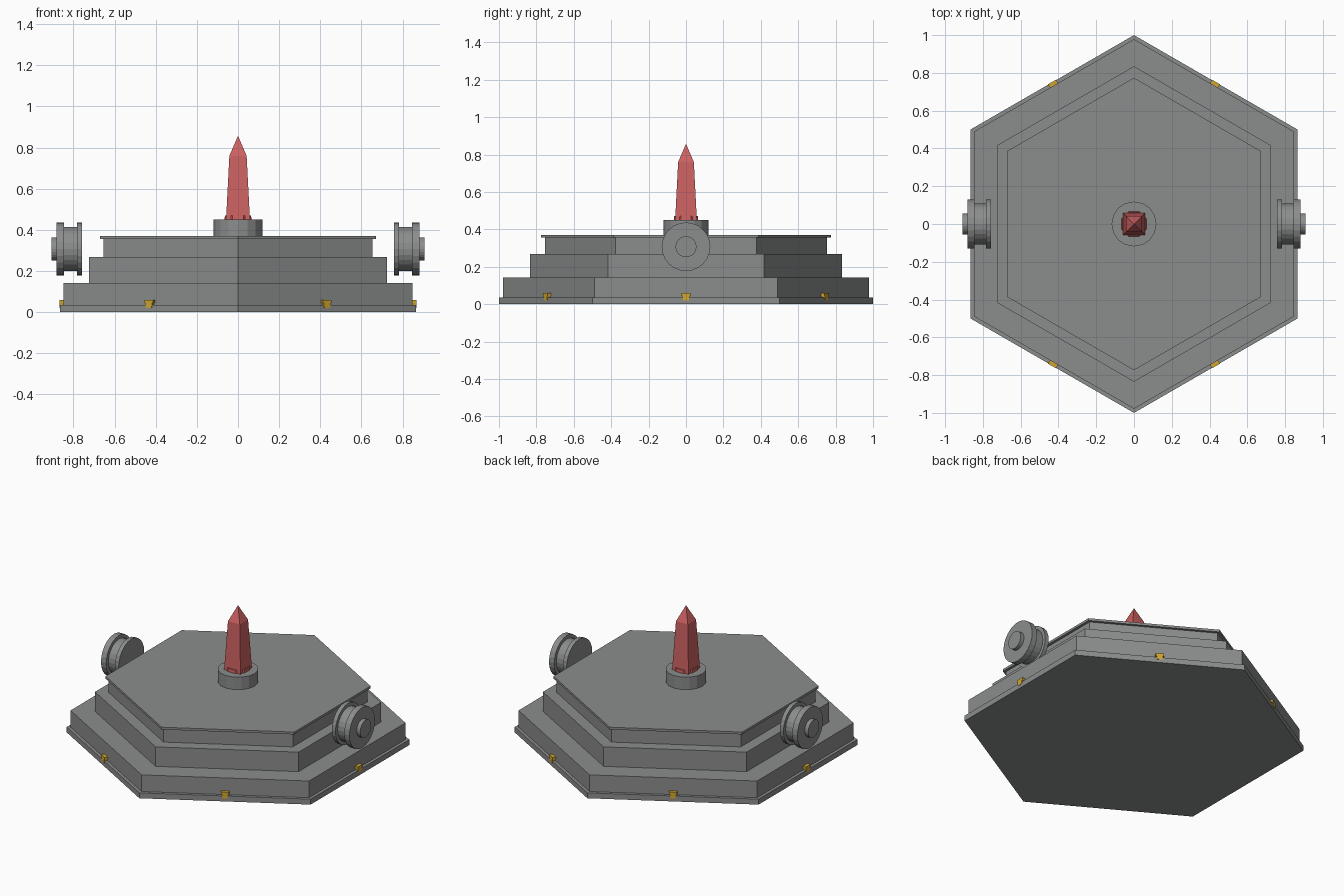
import bpy, bmesh, math
from mathutils import Matrix, Vector

cube = bpy.data.objects.get("Cube")
if cube:
    bpy.data.objects.remove(cube)


def material(name, color):
    m = bpy.data.materials.new(name)
    m.use_nodes = True
    m.diffuse_color = (*color, 1)
    m.node_tree.nodes["Principled BSDF"].inputs["Base Color"].default_value = (*color, 1)
    return m


grey = material("stone_grey", (0.26, 0.265, 0.265))
red = material("crystal_red", (0.61, 0.12, 0.12))
gold = material("gold", (0.62, 0.38, 0.03))


def lathe(name, profile, sides, mat, turn=0.0, matrix=Matrix()):
    """Stack rings of (radius, height) into a closed faceted solid."""
    bm = bmesh.new()
    rings = []
    for r, z in profile:
        if r == 0:
            rings.append([bm.verts.new((0, 0, z))] * sides)
        else:
            angles = [turn + math.tau * i / sides for i in range(sides)]
            rings.append([bm.verts.new((r * math.cos(a), r * math.sin(a), z)) for a in angles])
    for low, high in zip(rings, rings[1:]):
        for i in range(sides):
            j = (i + 1) % sides
            corners = [low[i], low[j], high[j], high[i]]
            bm.faces.new(list(dict.fromkeys(corners)))
    for ring in (rings[0], rings[-1]):
        if ring[0] != ring[1]:
            bm.faces.new(ring)
    return finish(name, bm, mat, matrix)


def finish(name, bm, mat, matrix):
    bmesh.ops.recalc_face_normals(bm, faces=bm.faces)
    mesh = bpy.data.meshes.new(name)
    bm.to_mesh(mesh)
    bm.free()
    mesh.materials.append(mat)
    ob = bpy.data.objects.new(name, mesh)
    ob.matrix_world = matrix
    bpy.context.collection.objects.link(ob)
    return ob


# Stepped hexagonal platform
tiers = [("base_plinth", 1.0, 0, 0.035), ("lower_tier", 0.978, 0.035, 0.142),
         ("middle_tier", 0.835, 0.142, 0.267), ("upper_tier", 0.755, 0.267, 0.355),
         ("top_slab", 0.774, 0.355, 0.37)]
for name, r, z0, z1 in tiers:
    lathe(name, [(r, z0), (r, z1)], 6, grey, math.pi / 6)

# Round pedestal with the crystal standing in a small socket
lathe("pedestal", [(0.119, 0.37), (0.119, 0.45)], 16, grey)
lathe("crystal_socket", [(0.071, 0.45), (0.069, 0.47)], 8, red, math.pi / 8)
root2 = math.sqrt(2)
lathe("crystal", [(0.058 * root2, 0.45), (0.042 * root2, 0.76), (0, 0.857)], 4, red, math.pi / 4)

# Flanged wheels on both sides, axis along x
wheel = [(0.13, 0.757), (0.13, 0.783), (0.108, 0.783), (0.108, 0.845),
         (0.13, 0.845), (0.13, 0.882), (0.056, 0.882), (0.056, 0.907)]
for side, turn in (("left", 0), ("right", math.pi)):
    m = (Matrix.Translation((0, 0, 0.307)) @ Matrix.Rotation(turn, 4, 'Z')
         @ Matrix.Rotation(math.pi / 2, 4, 'Y'))
    lathe(side + "_wheel", wheel, 24, grey, 0, m)

# Gold clip at the middle of each side: a wide head over a tapered stem
outline = [(-0.016, 0.02), (0.016, 0.02), (0.019, 0.044), (0.024, 0.044),
           (0.024, 0.06), (-0.024, 0.06), (-0.024, 0.044), (-0.019, 0.044)]
for i in range(6):
    bm = bmesh.new()
    face = bm.faces.new([bm.verts.new((0.84, y, z)) for y, z in outline])
    out = bmesh.ops.extrude_face_region(bm, geom=[face])
    moved = [v for v in out["geom"] if isinstance(v, bmesh.types.BMVert)]
    bmesh.ops.translate(bm, verts=moved, vec=Vector((0.028, 0, 0)))
    finish(f"gold_clip_{i + 1}", bm, gold, Matrix.Rotation(i * math.pi / 3, 4, 'Z'))
